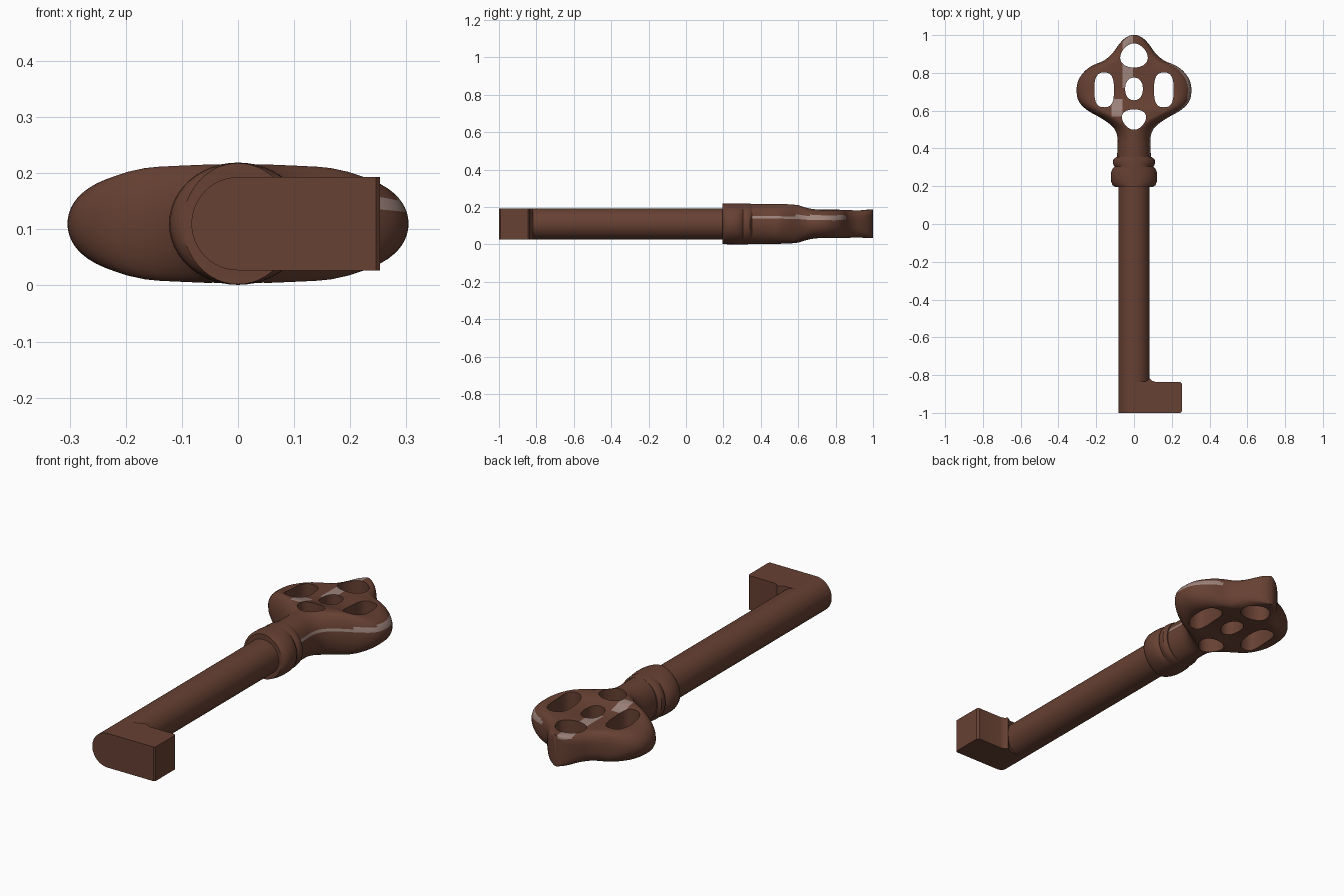
import bpy, bmesh, math

if "Cube" in bpy.data.objects:
    bpy.data.objects.remove(bpy.data.objects["Cube"])

ZC = 0.11   # height of the key's centre line
RIM = 0.09  # width of the rounded rim of the bow


def material(name, rgb):
    m = bpy.data.materials.new(name)
    m.diffuse_color = (*rgb, 1)
    m.use_nodes = True
    m.node_tree.nodes["Principled BSDF"].inputs["Base Color"].default_value = m.diffuse_color
    return m


brown = material("dark brown metal", (0.135, 0.052, 0.033))
worn = material("pale worn metal", (0.34, 0.23, 0.20))


def make(name, bm):
    bmesh.ops.recalc_face_normals(bm, faces=bm.faces)
    me = bpy.data.meshes.new(name)
    bm.to_mesh(me)
    bm.free()
    ob = bpy.data.objects.new(name, me)
    bpy.context.collection.objects.link(ob)
    me.materials.append(brown)
    return ob


def smooth(ob, angle=35):
    bpy.ops.object.select_all(action='DESELECT')
    ob.select_set(True)
    bpy.context.view_layer.objects.active = ob
    bpy.ops.object.shade_smooth_by_angle(angle=math.radians(angle))


def section(a, b, n, count, rim=9.0):
    """Superellipse; when wider than the rim it becomes a rounded slab."""
    pts, r = [], min(a, rim)
    for i in range(count):
        t = 2 * math.pi * i / count
        c, s = math.cos(t), math.sin(t)
        x = 0 if abs(c) < 1e-6 else math.copysign(a - r + r * abs(c) ** (2 / n), c)
        pts.append((x, b * math.copysign(abs(s) ** (2 / n), s)))
    return pts


def loft(name, sections, count=48, paint=None):
    """Skin sections (y, half width, half height, exponent)."""
    bm = bmesh.new()
    rings = [[bm.verts.new((x, y, ZC + z)) for x, z in section(a, b, n, count, RIM)]
             for y, a, b, n in sections]
    for r, q in zip(rings, rings[1:]):
        for i in range(count):
            j = (i + 1) % count
            bm.faces.new((r[i], r[j], q[j], q[i]))
    bm.faces.new(rings[0])
    bm.faces.new(rings[-1])
    if paint:
        # cut the surface along the patch edges, then colour by position
        for x in (-0.12, -0.06, -0.005):
            bmesh.ops.bisect_plane(bm, geom=bm.verts[:] + bm.edges[:] + bm.faces[:],
                                   plane_co=(x, 0, 0), plane_no=(1, 0, 0))
        for f in bm.faces:
            f.material_index = int(paint(f.calc_center_median()))
    ob = make(name, bm)
    if paint:
        ob.data.materials.append(worn)
    return ob


def prism(name, pts, z0, z1):
    bm = bmesh.new()
    face = bm.faces.new([bm.verts.new((x, y, z0)) for x, y in pts])
    ext = bmesh.ops.extrude_face_region(bm, geom=[face])
    for v in ext["geom"]:
        if isinstance(v, bmesh.types.BMVert):
            v.co.z = z1
    return make(name, bm)


def spline(keys, steps=3):
    """Catmull-Rom through the key sections."""
    out = []
    for i in range(len(keys) - 1):
        p = [keys[max(i - 1, 0)], keys[i], keys[i + 1], keys[min(i + 2, len(keys) - 1)]]
        for s in range(steps):
            t = s / steps
            out.append(tuple(
                0.5 * (2 * b + (c - a) * t + (2 * a - 5 * b + 4 * c - d) * t * t
                       + (3 * b - a - 3 * c + d) * t ** 3) for a, b, c, d in zip(*p)))
    return out + [keys[-1]]


# Shaft
smooth(loft("shaft", [(-1, 0.083, 0.083, 2), (0.25, 0.083, 0.083, 2)]))

# Bit with a small fillet against the shaft
smooth(prism("bit", [(0, -1), (0.246, -1), (0.253, -0.993), (0.253, -0.845),
                     (0.245, -0.836), (0.115, -0.836), (0.097, -0.831),
                     (0.084, -0.818), (0.06, -0.834), (0, -0.836)],
             ZC - 0.083, ZC + 0.083))

# Collar: two rounded rings
RIM = 0.2
smooth(loft("collar", [(0.195, 0.098, 0.108, 2), (0.205, 0.113, 0.108, 2),
                       (0.225, 0.121, 0.109, 2), (0.25, 0.123, 0.109, 2),
                       (0.275, 0.121, 0.109, 2), (0.295, 0.112, 0.109, 2),
                       (0.304, 0.102, 0.109, 2), (0.313, 0.109, 0.109, 2),
                       (0.327, 0.112, 0.109, 2), (0.342, 0.109, 0.108, 2),
                       (0.354, 0.095, 0.107, 2)]))


# Worn patches: a broken streak on top and a thin band on the right flank
def is_worn(c):
    if c.z > ZC + 0.06:
        return (-0.06 < c.x < -0.005 and c.y > 0.72) or \
               (-0.12 < c.x < -0.06 and 0.57 < c.y < 0.67)
    return c.x > 0.06 and 0.34 < c.y < 0.86 and 0.133 < c.z < 0.155


# Bow and neck: width follows the outline, thickness tapers to the tip
RIM = 0.09
bow = loft("bow", spline([
    (0.34, 0.09, 0.107, 2), (0.40, 0.088, 0.107, 2), (0.46, 0.088, 0.107, 2),
    (0.51, 0.108, 0.107, 2), (0.555, 0.165, 0.105, 2), (0.60, 0.244, 0.100, 2),
    (0.645, 0.290, 0.086, 2), (0.70, 0.304, 0.077, 2), (0.76, 0.295, 0.076, 2),
    (0.81, 0.260, 0.076, 2), (0.84, 0.218, 0.075, 2.2), (0.865, 0.160, 0.075, 2.5),
    (0.90, 0.117, 0.075, 3), (0.94, 0.088, 0.075, 3.5), (0.975, 0.058, 0.076, 4),
    (0.993, 0.032, 0.076, 4), (1.0, 0.012, 0.076, 4)]), paint=is_worn)

# Openings in the bow: centre x, centre y, half sizes, exponent, egg factor
holes = [(0, 0.892, 0.072, 0.064, 2.0, -0.2), (0, 0.553, 0.062, 0.054, 2.1, 0.25),
         (0, 0.715, 0.047, 0.060, 2.2, 0)]
holes += [(s * 0.158, 0.710, 0.052, 0.092, 2.8, 0) for s in (-1, 1)]
for cx, cy, a, b, n, egg in holes:
    pts = [(cx + x * (1 + egg * y / b), cy + y) for x, y in section(a, b, n, 32)]
    cutter = prism("hole_cutter", pts, -0.2, 0.5)
    cutter.hide_render = True
    mod = bow.modifiers.new("hole", 'BOOLEAN')
    mod.operation = 'DIFFERENCE'
    mod.solver = 'EXACT'
    mod.object = cutter
    bpy.context.view_layer.objects.active = bow
    bpy.ops.object.modifier_apply(modifier=mod.name)
    bpy.data.objects.remove(cutter)
smooth(bow)
